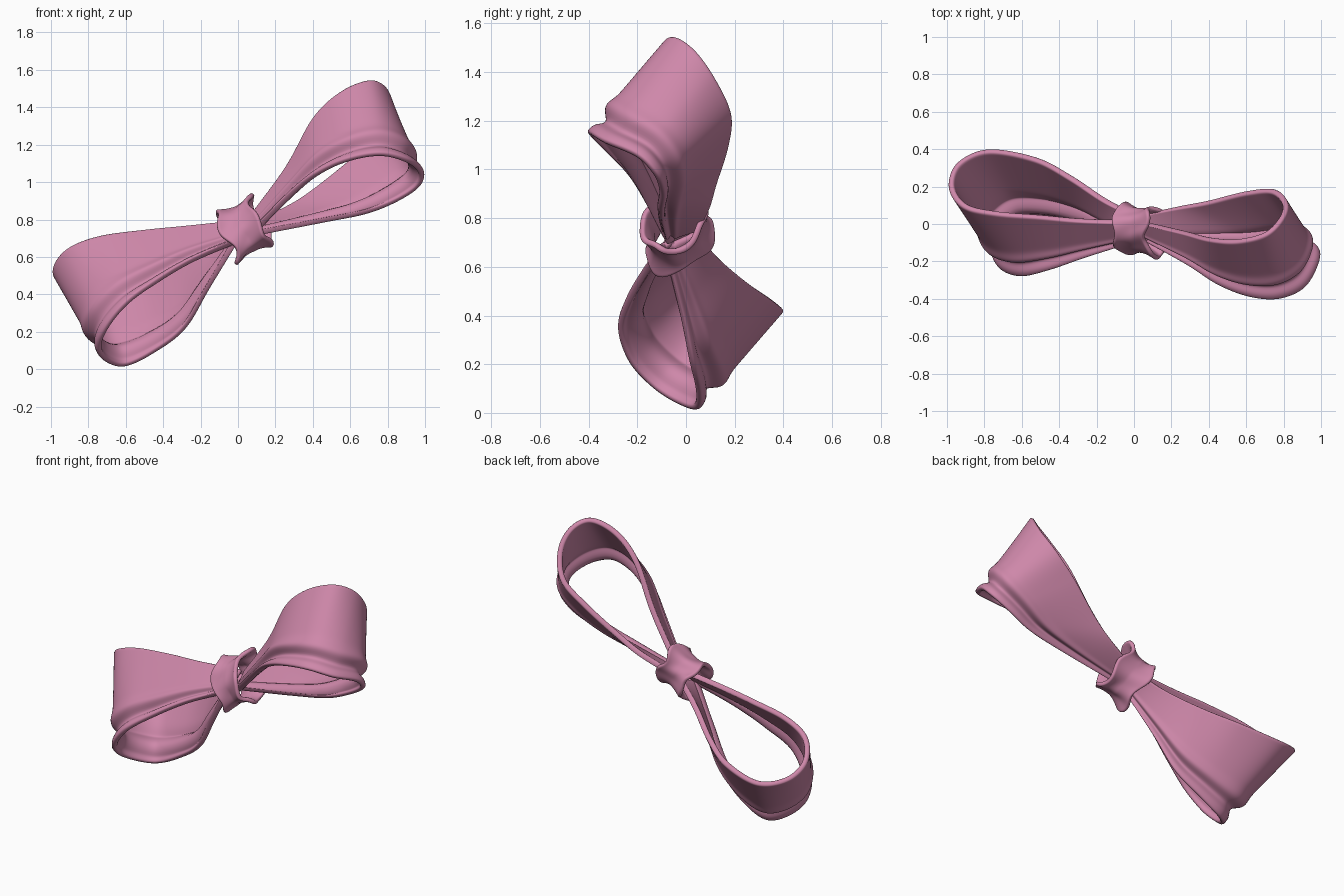
import bpy, math
from mathutils import Vector

if "Cube" in bpy.data.objects:
    bpy.data.objects.remove(bpy.data.objects["Cube"])

pink = bpy.data.materials.new("ribbon pink")
pink.diffuse_color = (0.62, 0.245, 0.40, 1)
pink.use_nodes = True
pink.node_tree.nodes["Principled BSDF"].inputs["Base Color"].default_value = pink.diffuse_color


def spline(pts, n):
    """Catmull-Rom through the points, n samples."""
    p = [Vector(q) for q in pts]
    p = [2 * p[0] - p[1]] + p + [2 * p[-1] - p[-2]]
    out = []
    for i in range(n):
        f = i / (n - 1) * (len(p) - 3)
        k = min(int(f), len(p) - 4)
        t = f - k
        a, b, c, d = p[k:k + 4]
        out.append(0.5 * (2 * b + (c - a) * t + (2 * a - 5 * b + 4 * c - d) * t * t
                          + (3 * b - a - 3 * c + d) * t ** 3))
    return out


def sheet(name, grid, thick, closed=False):
    """Turn rows of points into a thick, smooth cloth sheet."""
    n, m = len(grid), len(grid[0])
    faces = [(i * m + j, (i + 1) % n * m + j, (i + 1) % n * m + j + 1, i * m + j + 1)
             for i in range(n if closed else n - 1) for j in range(m - 1)]
    me = bpy.data.meshes.new(name)
    me.from_pydata([p for row in grid for p in row], [], faces)
    me.materials.append(pink)
    # make the normals face away from the middle
    mid = sum((p for row in grid for p in row), Vector()) / (n * m)
    if sum((f.center - mid).dot(f.normal) * f.area for f in me.polygons) < 0:
        me.flip_normals()
    me.shade_smooth()
    ob = bpy.data.objects.new(name, me)
    bpy.context.collection.objects.link(ob)
    s = ob.modifiers.new("cloth thickness", 'SOLIDIFY')
    s.thickness, s.offset = thick, -1
    b = ob.modifiers.new("soft edges", 'SUBSURF')
    b.levels = b.render_levels = 1
    return ob


def hem(v):
    """Outward offset across the ribbon: a groove next to the flared hem."""
    groove = -0.036 * math.exp(-((v - 0.84) / 0.055) ** 2)
    ridge = 0.012 * math.exp(-((v - 0.72) / 0.07) ** 2)
    return groove + ridge


def loop(name, back_rim, front_rim, n=90, m=30):
    B, A = spline(back_rim, n), spline(front_rim, n)
    mid = (sum(A, Vector()) + sum(B, Vector())) / (2 * n)
    rows, norms, sign = [], [], 0
    for i in range(n):
        lo, hi = max(i - 1, 0), min(i + 1, n - 1)
        rows.append([B[i].lerp(A[i], j / m) for j in range(m + 1)])
        norms.append([(B[hi] - B[lo]).lerp(A[hi] - A[lo], j / m)
                      .cross(A[i] - B[i]).normalized() for j in range(m + 1)])
        sign += norms[i][m // 2].dot(rows[i][m // 2] - mid)
    sign = 1 if sign > 0 else -1
    for i in range(n):
        env = min(1, 0.25 + 4 * min(i, n - 1 - i) / n)
        for j in range(m + 1):
            rows[i][j] = rows[i][j] + norms[i][j] * (sign * env * hem(j / m))
    return sheet(name, rows, 0.032)


# right loop: upper layer out, round the end, lower layer back
loop("right_loop",
     [(.03, 0, .78), (.25, -.05, 1.08), (.4, -.09, 1.35), (.55, -.10, 1.49),
      (.71, -.06, 1.55), (.80, .03, 1.5), (.82, .12, 1.38), (.75, .19, 1.23),
      (.6, .18, 1.1), (.4, .13, .94), (.25, .1, .84), (.03, .05, .74)],
     [(.03, -.08, .70), (.28, -.22, .95), (.45, -.33, 1.07), (.62, -.395, 1.135),
      (.78, -.405, 1.155), (.92, -.34, 1.12), (.995, -.2, 1.06), (.98, -.12, .98),
      (.87, -.09, .9), (.7, -.10, .83), (.45, -.1, .78), (.03, -.08, .70)])

# left loop
loop("left_loop",
     [(.02, 0, .8), (-.28, .01, .77), (-.5, .03, .75), (-.75, .05, .715),
      (-.92, .09, .645), (-.995, .2, .54), (-.95, .33, .46), (-.78, .405, .42),
      (-.52, .36, .46), (-.33, .26, .53), (-.15, .14, .63), (.02, .05, .73)],
     [(0, -.1, .7), (-.25, -.18, .59), (-.45, -.25, .47), (-.61, -.285, .35),
      (-.72, -.24, .21), (-.755, -.14, .1), (-.7, -.03, .03), (-.6, .05, .01),
      (-.45, .06, .08), (-.28, .03, .21), (-.15, -.02, .43), (0, -.09, .68)])

# knot: crumpled flared band wrapped round the middle
axis = Vector((.885, -.1, .455)).normalized()
wide = Vector((-.35, .6, .72))
wide = (wide - axis * wide.dot(axis)).normalized()
thin = axis.cross(wide)
centre = Vector((.035, -.035, .75))
knot = []
for i in range(72):
    a = 2 * math.pi * i / 72
    row = []
    for j in range(17):
        s = j / 8 - 1
        r = 1 + 0.20 * (s * s - 0.5) + 0.07 * math.sin(3 * a + 1.5 * s) * abs(s) \
            + 0.025 * math.sin(7 * a + 2 * s)
        x = 0.095 * s + 0.016 * math.sin(4 * a + 0.6) * s + 0.008 * math.sin(3 * a)
        row.append(centre + axis * x + wide * (0.155 * r * math.cos(a))
                   + thin * (0.118 * r * math.sin(a)))
    knot.append(row)
sheet("knot", knot, 0.025, closed=True)
